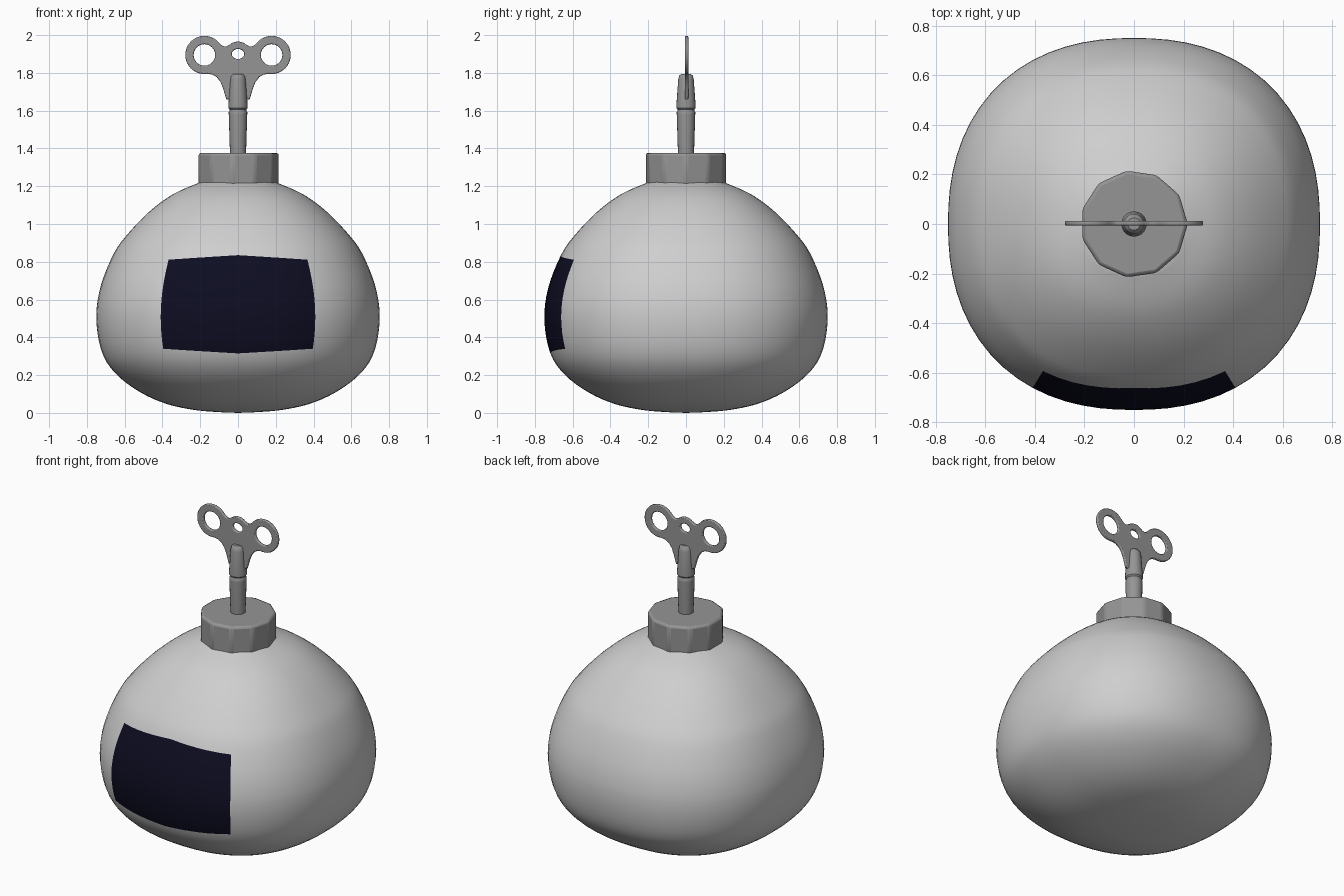
import bpy, bmesh
from math import sin, cos, pi, radians
from mathutils import Vector

cube = bpy.data.objects.get("Cube")
if cube:
    bpy.data.objects.remove(cube, do_unlink=True)


def material(name, rgb, rough=0.6):
    m = bpy.data.materials.new(name)
    m.use_nodes = True
    m.diffuse_color = (*rgb, 1)
    m.node_tree.nodes["Principled BSDF"].inputs["Base Color"].default_value = (*rgb, 1)
    m.node_tree.nodes["Principled BSDF"].inputs["Roughness"].default_value = rough
    return m


shell = material("light grey shell", (0.62, 0.62, 0.62))
metal = material("mid grey metal", (0.30, 0.30, 0.30))
glass = material("dark navy screen", (0.004, 0.004, 0.016))


def finish(bm, name, mats, angle=35):
    bmesh.ops.recalc_face_normals(bm, faces=bm.faces)
    mesh = bpy.data.meshes.new(name)
    bm.to_mesh(mesh)
    bm.free()
    ob = bpy.data.objects.new(name, mesh)
    bpy.context.collection.objects.link(ob)
    for m in mats:
        mesh.materials.append(m)
    smooth(ob, angle)
    return ob


def smooth(ob, angle):
    bpy.ops.object.select_all(action="DESELECT")
    ob.select_set(True)
    bpy.context.view_layer.objects.active = ob
    bpy.ops.object.shade_smooth_by_angle(angle=radians(angle))


def spline(points, t):
    """Point on a Catmull-Rom curve through the profile points."""
    i = min(int(t), len(points) - 2)
    u = t - i
    a, b, c, d = (Vector(points[max(0, min(k, len(points) - 1))]) for k in range(i - 1, i + 3))
    return 0.5 * (2 * b + (c - a) * u + (2 * a - 5 * b + 4 * c - d) * u ** 2
                  + (3 * b - a - 3 * c + d) * u ** 3)


def loft(bm, rings):
    """Skin closed rings of vertices; returns face rows."""
    n = len(rings[0])
    return [[bm.faces.new((lo[j], lo[(j + 1) % n], hi[(j + 1) % n], hi[j])) for j in range(n)]
            for lo, hi in zip(rings, rings[1:])]


# Body: squarish dome, with the screen as coloured faces on the front
profile = [(0.08, 0.003), (0.22, 0.014), (0.37, 0.045), (0.51, 0.105), (0.64, 0.2),
           (0.718, 0.315), (0.75, 0.49), (0.73, 0.66), (0.662, 0.835), (0.59, 0.94),
           (0.47, 1.065), (0.34, 1.16), (0.19, 1.225)]
BOTTOM, TOP, STEPS, COLS, HALF = 5, 8, 4, 68, 6
POWER = 2.28


def body_point(row, col):
    step = min(col, COLS - col)
    t = row / STEPS
    # the screen's upper and lower edges bow away from its middle
    bow = 0.16 * min(1, step / HALF)
    mid = (BOTTOM + TOP) / 2
    weight = max(0, 1 - abs(abs(t - mid) - 1.5) / 2.5)
    t += bow * weight * (1 if t < mid else -1)
    r, z = spline(profile, t)
    a = 2 * pi * col / COLS
    k = (abs(sin(a)) ** POWER + abs(cos(a)) ** POWER) ** (-1 / POWER)
    return r * k * sin(a), -r * k * cos(a), z


bm = bmesh.new()
rows = (len(profile) - 1) * STEPS
rings = [[bm.verts.new(body_point(i, j)) for j in range(COLS)] for i in range(rows + 1)]
for i, strip in enumerate(loft(bm, rings)):
    for j, f in enumerate(strip):
        if BOTTOM * STEPS <= i < TOP * STEPS and (j < HALF or j >= COLS - HALF):
            f.material_index = 1
base = bm.verts.new((0, 0, 0))
for j in range(COLS):
    bm.faces.new((base, rings[0][(j + 1) % COLS], rings[0][j]))
bm.faces.new(rings[-1])
finish(bm, "body", [shell, glass], 60)


def turned(name, points, sides, mat, angle):
    """Solid of revolution with closed ends."""
    bm = bmesh.new()
    rings = [[bm.verts.new((r * cos(2 * pi * j / sides), r * sin(2 * pi * j / sides), z))
              for j in range(sides)] for r, z in points]
    loft(bm, rings)
    bm.faces.new(rings[0][::-1])
    bm.faces.new(rings[-1])
    return finish(bm, name, [mat], angle)


# Faceted collar on top of the body
collar = turned("collar", [(0.217, 1.19), (0.217, 1.377)], 11, metal, 30)
bevel = collar.modifiers.new("soft edges", "BEVEL")
bevel.width = 0.014
bevel.segments = 2

# Key shaft: two tapered lengths with a groove between
turned("key_shaft", [(0.042, 1.36), (0.044, 1.42), (0.049, 1.58), (0.049, 1.592), (0.044, 1.6),
                     (0.044, 1.605), (0.051, 1.613), (0.051, 1.63), (0.041, 1.765),
                     (0.036, 1.785), (0.025, 1.795)], 20, metal, 40)


def arc(cx, cz, r, start, end, n, squash=1):
    angles = [radians(start + (end - start) * i / n) for i in range(n + 1)]
    return [(cx + r * cos(a), cz + r * squash * sin(a)) for a in angles]


# Key handle: flat plate with two ring lobes and three holes
half = (arc(0, 1.9, 0.066, 82, 50, 4) + [(0.058, 1.942), (0.07, 1.939), (0.083, 1.944)]
        + arc(0.178, 1.895, 0.101, 142, -100, 30)
        + [(0.135, 1.791), (0.113, 1.778), (0.093, 1.752), (0.078, 1.715), (0.068, 1.68), (0.062, 1.66)])
outline = half + [(-x, z) for x, z in reversed(half)]
holes = [arc(x, 1.895, 0.057, 0, 345, 23) for x in (-0.178, 0.178)]
holes.append(arc(0, 1.9, 0.033, 0, 345, 23, 0.8))

curve = bpy.data.curves.new("key_handle", "CURVE")
curve.dimensions = "2D"
curve.fill_mode = "BOTH"
curve.extrude = 0.004
curve.bevel_depth = 0.005
curve.bevel_resolution = 1
curve.offset = -0.005
for loop in [outline] + holes:
    s = curve.splines.new("POLY")
    s.points.add(len(loop) - 1)
    for p, (x, z) in zip(s.points, loop):
        p.co = (x, z, 0, 1)
    s.use_cyclic_u = True
handle = bpy.data.objects.new("key_handle", curve)
handle.rotation_euler.x = pi / 2
handle.location.y = 0.003
curve.materials.append(metal)
bpy.context.collection.objects.link(handle)
bpy.ops.object.select_all(action="DESELECT")
handle.select_set(True)
bpy.context.view_layer.objects.active = handle
bpy.ops.object.convert(target="MESH")
smooth(handle, 50)
